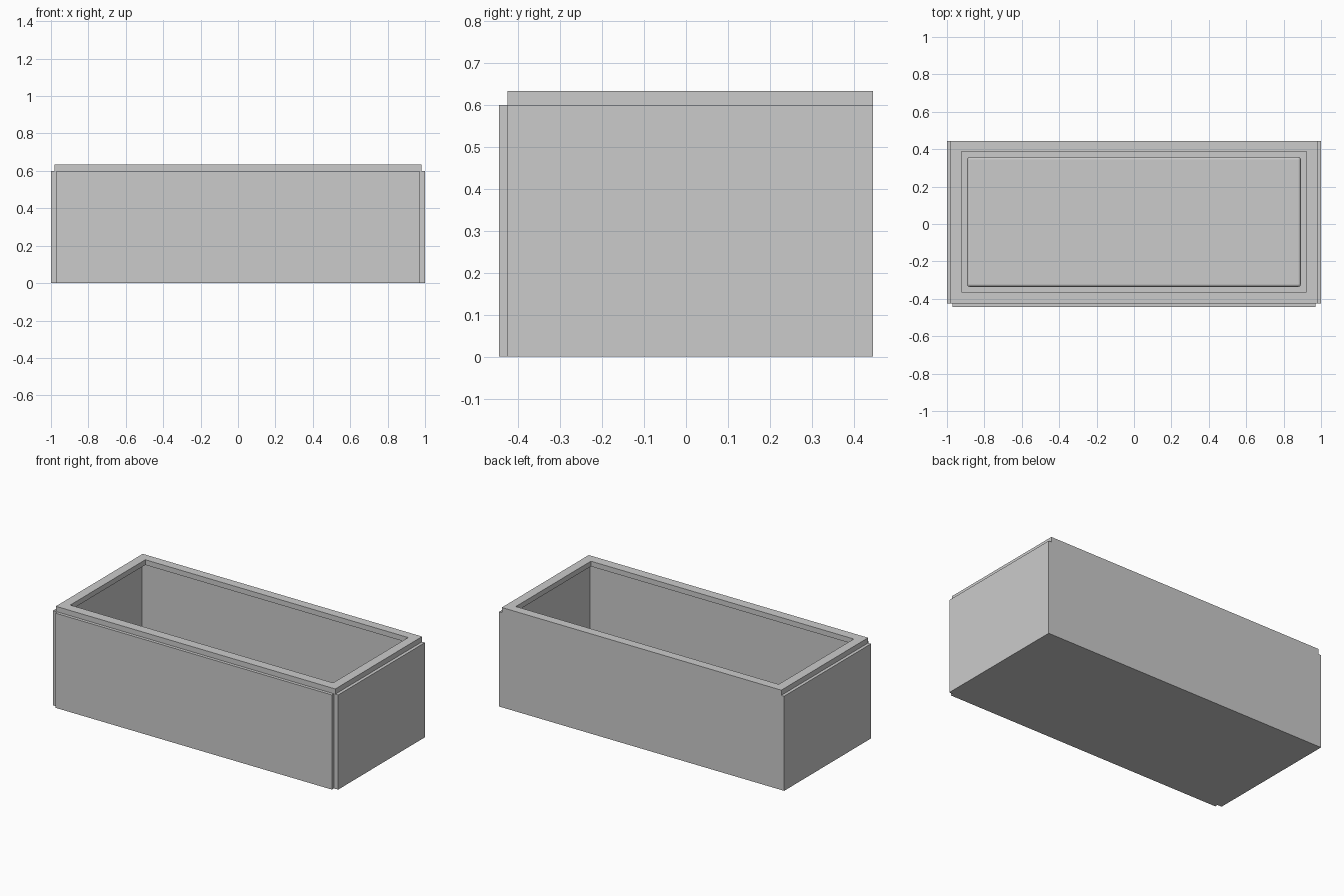
import bpy
import bmesh
from mathutils import Vector

if "Cube" in bpy.data.objects:
    bpy.data.objects.remove(bpy.data.objects["Cube"])


def add_object(name, bm):
    mesh = bpy.data.meshes.new(name)
    bm.to_mesh(mesh)
    bm.free()
    ob = bpy.data.objects.new(name, mesh)
    bpy.context.collection.objects.link(ob)
    return ob


def box(name, x0, x1, y0, y1, z0, z1, bevel=0.0):
    """Axis-aligned box given by its limits, with an optional rounded edge."""
    bm = bmesh.new()
    bmesh.ops.create_cube(bm, size=1.0)
    bmesh.ops.scale(bm, vec=Vector((x1 - x0, y1 - y0, z1 - z0)), verts=bm.verts)
    bmesh.ops.translate(bm, vec=Vector(((x0 + x1) / 2, (y0 + y1) / 2, (z0 + z1) / 2)), verts=bm.verts)
    ob = add_object(name, bm)
    if bevel:
        mod = ob.modifiers.new("rounded_edges", 'BEVEL')
        mod.width = bevel
        mod.segments = 4
    return ob


def frame(name, outer, inner, z0, z1):
    """Rectangular ring; limits are (x0, x1, y0, y1)."""
    def ring(bm, r, z):
        x0, x1, y0, y1 = r
        return [bm.verts.new((x, y, z)) for x, y in ((x0, y0), (x1, y0), (x1, y1), (x0, y1))]
    bm = bmesh.new()
    loops = [ring(bm, outer, z0), ring(bm, outer, z1), ring(bm, inner, z1), ring(bm, inner, z0)]
    for i in range(4):
        a, b = loops[i], loops[(i + 1) % 4]
        for k in range(4):
            n = (k + 1) % 4
            bm.faces.new((a[k], a[n], b[n], b[k]))
    bmesh.ops.recalc_face_normals(bm, faces=bm.faces)
    return add_object(name, bm)


H = 0.60       # wall height
T = 0.03       # side board thickness
B = 0.02       # front and back board thickness
FRONT, BACK = -0.445, 0.445

# Side, front and back boards (the front board stands proud of the sides)
for side, s in (("left", -1), ("right", 1)):
    xs = sorted((s * 1.0, s * (1.0 - T)))
    box(side + "_wall", xs[0], xs[1], FRONT + B, BACK, 0, H)
box("front_wall", -0.97, 0.97, FRONT, FRONT + B, 0, H)
box("back_wall", -0.97, 0.97, BACK - B, BACK, 0, H)

# Floor board and the thick rounded pad lying on it
box("floor", -0.97, 0.97, FRONT + B, BACK - B, 0, 0.02)
box("floor_pad", -0.892, 0.892, -0.336, 0.358, 0.02, 0.15, bevel=0.014)

# Top rim, overhanging the inside of the walls
frame("top_rim", (-0.98, 0.98, FRONT + B, BACK), (-0.922, 0.922, -0.364, 0.388), H, 0.633)
